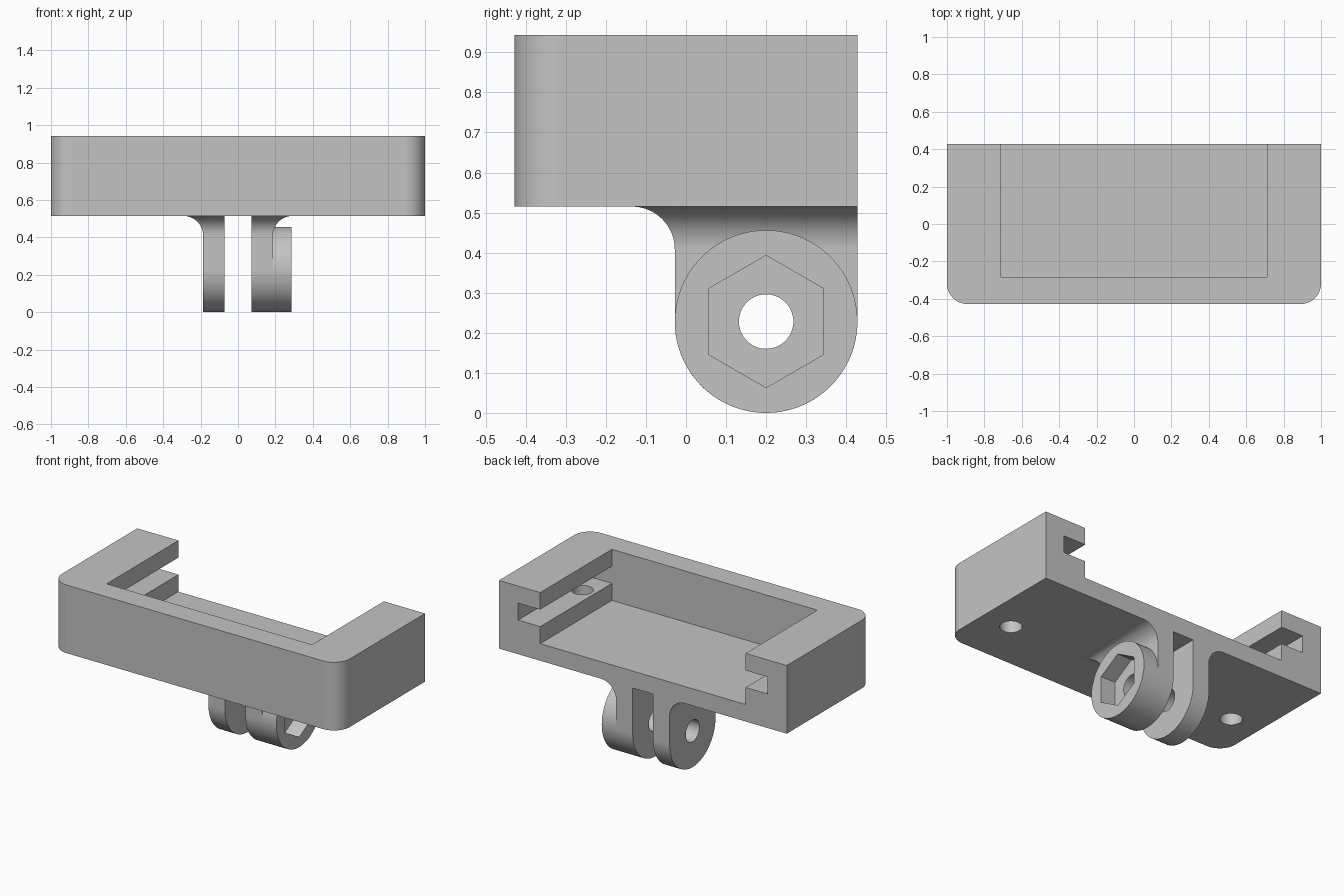
import bpy, bmesh, math
from mathutils import Matrix

cube = bpy.data.objects.get("Cube")
if cube:
    bpy.data.objects.remove(cube, do_unlink=True)

grey = bpy.data.materials.new("plain grey")
grey.use_nodes = True
colour = (0.55, 0.55, 0.55, 1)
grey.diffuse_color = colour
grey.node_tree.nodes["Principled BSDF"].inputs["Base Color"].default_value = colour

# Shared dimensions
BACK, FRONT = 0.428, -0.428
BASE, TOP = 0.515, 0.943
LAYER = (TOP - BASE) / 4
POCKET_X, POCKET_Y = 0.714, -0.284
SLOT_X = 0.867
EYE_Y, EYE_Z, EYE_R = 0.2, 0.228, 0.228
LUG_IN, LUG_OUT, BOSS_END = 0.071, 0.186, 0.286
FILLET = 0.107


def finish(name, bm):
    bmesh.ops.recalc_face_normals(bm, faces=bm.faces)
    mesh = bpy.data.meshes.new(name)
    bm.to_mesh(mesh)
    bm.free()
    mesh.materials.append(grey)
    obj = bpy.data.objects.new(name, mesh)
    bpy.context.collection.objects.link(obj)
    return obj


def box(name, x0, x1, y0, y1, z0, z1):
    bm = bmesh.new()
    bmesh.ops.create_cube(bm, size=1)
    bmesh.ops.scale(bm, vec=(x1 - x0, y1 - y0, z1 - z0), verts=bm.verts)
    bmesh.ops.translate(bm, vec=((x0 + x1) / 2, (y0 + y1) / 2, (z0 + z1) / 2), verts=bm.verts)
    return finish(name, bm)


def rod(name, radius, length, centre, sides=64, along_x=False):
    bm = bmesh.new()
    bmesh.ops.create_cone(bm, cap_ends=True, segments=sides, radius1=radius,
                          radius2=radius, depth=length)
    if along_x:
        # a first corner on the vertical axis keeps the hexagon pointing up
        top = max(bm.verts, key=lambda v: v.co.x).co
        bmesh.ops.rotate(bm, matrix=Matrix.Rotation(-math.atan2(top.y, top.x), 3, "Z"), verts=bm.verts)
        bmesh.ops.rotate(bm, matrix=Matrix.Rotation(math.pi / 2, 3, "Y"), verts=bm.verts)
    bmesh.ops.translate(bm, vec=centre, verts=bm.verts)
    return finish(name, bm)


def cut(obj, cutters):
    for cutter in cutters:
        mod = obj.modifiers.new("cut", "BOOLEAN")
        mod.operation = "DIFFERENCE"
        mod.solver = "EXACT"
        mod.object = cutter
    graph = bpy.context.evaluated_depsgraph_get()
    mesh = bpy.data.meshes.new_from_object(obj.evaluated_get(graph))
    obj.modifiers.clear()
    obj.data = mesh
    for cutter in cutters:
        bpy.data.objects.remove(cutter, do_unlink=True)


def smooth(obj):
    bpy.ops.object.select_all(action="DESELECT")
    obj.select_set(True)
    bpy.context.view_layer.objects.active = obj
    bpy.ops.object.shade_smooth_by_angle(angle=math.radians(30))
    obj.modifiers.new("even shading", "WEIGHTED_NORMAL").keep_sharp = True


# Tray body: outline with two rounded front corners
radius, steps = 0.11, 16
outline = [(1, BACK), (-1, BACK)]
for side, start in ((-1, math.pi), (1, 1.5 * math.pi)):
    for i in range(steps + 1):
        a = start + i * math.pi / 2 / steps
        outline.append((side * (1 - radius) + radius * math.cos(a),
                        FRONT + radius + radius * math.sin(a)))
bm = bmesh.new()
face = bm.faces.new([bm.verts.new((x, y, BASE)) for x, y in outline])
new = bmesh.ops.extrude_face_region(bm, geom=[face])["geom"]
bmesh.ops.translate(bm, vec=(0, 0, TOP - BASE),
                    verts=[g for g in new if isinstance(g, bmesh.types.BMVert)])
tray = finish("tray_body", bm)

# Pocket, side slots and screw holes
cutters = [box("pocket_cutter", -POCKET_X, POCKET_X, POCKET_Y, BACK + 0.1,
               BASE + LAYER, TOP + 0.1)]
for side in (-1, 1):
    ends = sorted((side * 0.6, side * SLOT_X))
    cutters.append(box("slot_cutter", *ends, POCKET_Y, BACK + 0.1,
                       BASE + 2 * LAYER, BASE + 3 * LAYER))
    cutters.append(rod("screw_hole_cutter", 0.063, 0.4, (side * 0.8, -0.113, BASE + 0.05), 48))
cut(tray, cutters)
smooth(tray)


# Mounting lug: rectangular sections stacked along a rounded, then flared, outline
def lug(name, side):
    sections = []
    for i in range(33):
        a = math.radians(-88.5 + 88.5 * i / 32)
        half = EYE_R * math.cos(a)
        sections.append((EYE_Z + EYE_R * math.sin(a), EYE_Y - half, EYE_Y + half, LUG_OUT))
    for i in range(17):
        a = i * math.pi / 2 / 16
        flare = FILLET * (1 - math.cos(a))
        sections.append((BASE - FILLET + FILLET * math.sin(a), EYE_Y - EYE_R - flare,
                         BACK, LUG_OUT + flare))
    bm = bmesh.new()
    rings = [[bm.verts.new((side * x, y, z)) for x, y in
              ((LUG_IN, y0), (out, y0), (out, y1), (LUG_IN, y1))]
             for z, y0, y1, out in sections]
    bm.faces.new(rings[0])
    bm.faces.new(rings[-1])
    for low, high in zip(rings, rings[1:]):
        for k in range(4):
            n = (k + 1) % 4
            bm.faces.new((low[k], low[n], high[n], high[k]))
    obj = finish(name, bm)
    cut(obj, [rod("bolt_hole_cutter", 0.068, 1, (0, EYE_Y, EYE_Z), 64, True)])
    smooth(obj)


lug("right_lug", -1)
lug("left_lug", 1)

# Boss with a hexagonal nut recess, on the left lug
boss = rod("nut_boss", EYE_R, BOSS_END - LUG_OUT,
           ((LUG_OUT + BOSS_END) / 2, EYE_Y, EYE_Z), 96, True)
cut(boss, [rod("nut_cutter", 0.165, 0.4, (BOSS_END, EYE_Y, EYE_Z), 6, True)])
smooth(boss)
